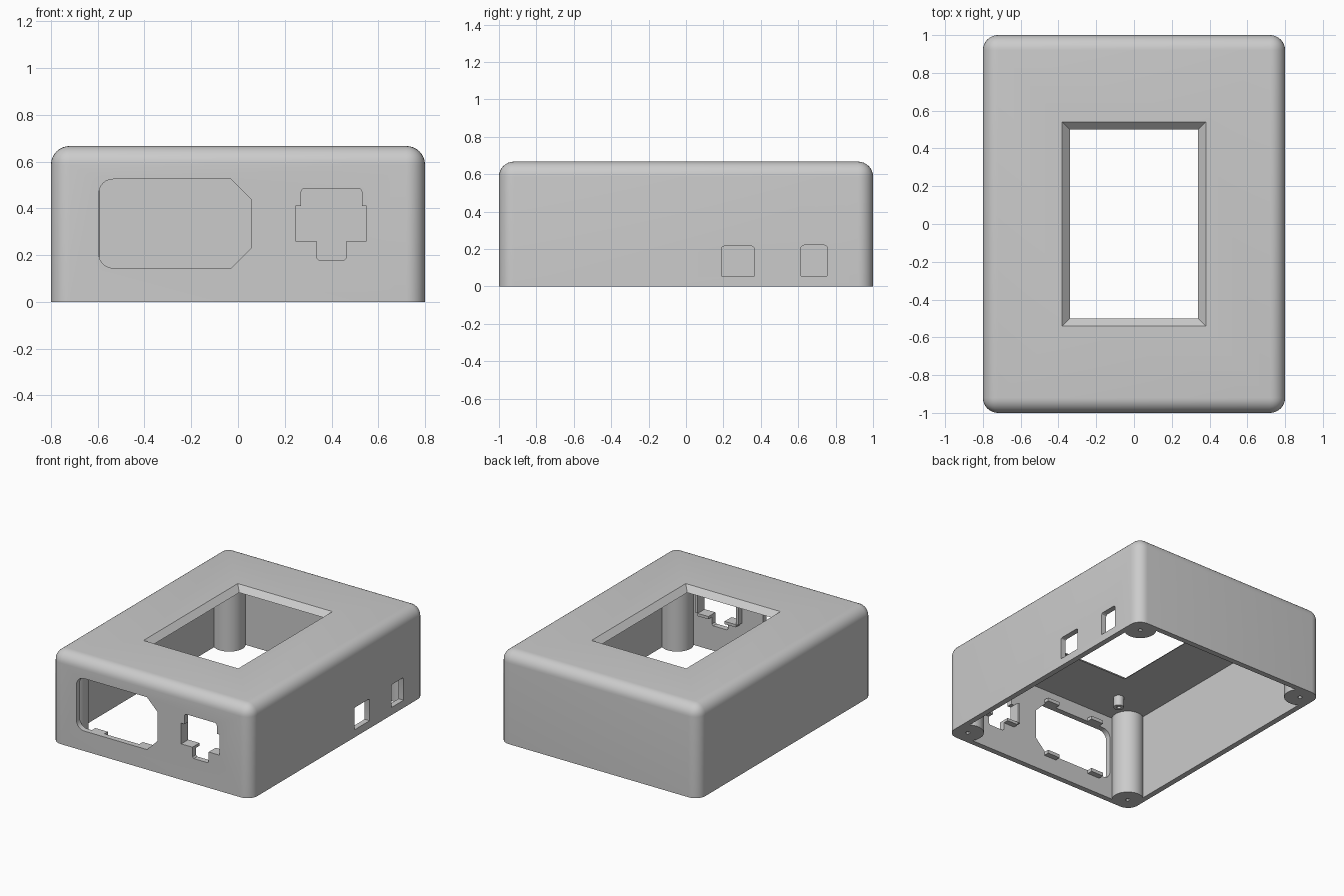
import bpy, bmesh, math

if "Cube" in bpy.data.objects:
    bpy.data.objects.remove(bpy.data.objects["Cube"])

W, D, H, R, T = 0.8, 1.0, 0.667, 0.08, 0.04   # half width, half depth, height, rounding, wall
CEIL = H - T
PX, PY, PR = 0.70, 0.90, 0.107                # screw post centre and radius

grey = bpy.data.materials.new("light grey plastic")
grey.diffuse_color = (0.6, 0.6, 0.6, 1)
grey.use_nodes = True
grey.node_tree.nodes["Principled BSDF"].inputs["Base Color"].default_value = grey.diffuse_color


def finish(name, bm):
    bmesh.ops.recalc_face_normals(bm, faces=bm.faces)
    me = bpy.data.meshes.new(name)
    bm.to_mesh(me)
    bm.free()
    ob = bpy.data.objects.new(name, me)
    bpy.context.collection.objects.link(ob)
    me.materials.append(grey)
    return ob


def prism(name, pts, axis, lo, hi):
    """Extrude a 2D outline along an axis."""
    place = {'x': lambda a, b, t: (t, a, b),
             'y': lambda a, b, t: (a, t, b),
             'z': lambda a, b, t: (a, b, t)}[axis]
    bm = bmesh.new()
    ends = [[bm.verts.new(place(a, b, t)) for a, b in pts] for t in (lo, hi)]
    n = len(pts)
    bm.faces.new(ends[0])
    bm.faces.new(ends[1])
    for i in range(n):
        j = (i + 1) % n
        bm.faces.new((ends[0][i], ends[0][j], ends[1][j], ends[1][i]))
    return finish(name, bm)


def rect(a0, a1, b0, b1):
    return [(a0, b0), (a1, b0), (a1, b1), (a0, b1)]


def arc(cx, cy, r, d0, d1, n=6):
    return [(cx + r * math.cos(math.radians(d0 + (d1 - d0) * i / n)),
             cy + r * math.sin(math.radians(d0 + (d1 - d0) * i / n))) for i in range(n + 1)]


def cylinder(name, x, y, r, z0, z1, n=24):
    return prism(name, arc(x, y, r, 0, 360, n)[:-1], 'z', z0, z1)


def cut(target, cutter):
    mod = target.modifiers.new("cut", 'BOOLEAN')
    mod.operation, mod.solver, mod.object = 'DIFFERENCE', 'EXACT', cutter
    bpy.context.view_layer.objects.active = target
    bpy.ops.object.modifier_apply(modifier=mod.name)
    bpy.data.objects.remove(cutter)


def smooth(ob):
    bpy.ops.object.select_all(action='DESELECT')
    ob.select_set(True)
    bpy.context.view_layer.objects.active = ob
    bpy.ops.object.shade_smooth_by_angle(angle=math.radians(30))


# Case: box rounded on all edges except the open bottom
bm = bmesh.new()
bmesh.ops.create_cube(bm, size=1)
for v in bm.verts:
    v.co = (v.co.x * 2 * W, v.co.y * 2 * D, (v.co.z + 0.5) * H)
edges = [e for e in bm.edges if max(v.co.z for v in e.verts) > 0.1]
bmesh.ops.bevel(bm, geom=edges, offset=R, segments=8, profile=0.5, affect='EDGES')
case = finish("case", bm)

# Cavity outline goes around a round screw post in every corner
a = math.degrees(math.acos((W - T - PX) / PR))
quarter = arc(PX, PY, PR, -a, -270 + a, 20)
outline = (quarter + [(-x, y) for x, y in reversed(quarter)]
           + [(-x, -y) for x, y in quarter] + [(x, -y) for x, y in reversed(quarter)])
cut(case, prism("cavity", outline, 'z', -0.1, CEIL))

# Screen window with sloping sides
bm = bmesh.new()
bmesh.ops.create_cube(bm, size=2)
for v in bm.verts:
    z = H + 0.01 if v.co.z > 0 else CEIL - 0.01
    grow = z - H
    v.co = (v.co.x * (0.38 + grow), v.co.y * (0.54 + grow), z)
cut(case, finish("screen_window", bm))

# Power inlet: two rounded corners, two chamfered
inlet = (arc(-0.535, 0.205, 0.06, 180, 270) + [(-0.03, 0.145), (0.055, 0.23),
         (0.055, 0.44), (-0.03, 0.525)] + arc(-0.535, 0.465, 0.06, 90, 180))
cut(case, prism("inlet_hole", inlet, 'y', -1.1, -0.93))

# Network socket: stepped hole
socket = ([(0.335, 0.18 + 0.01), (0.345, 0.18), (0.455, 0.18), (0.465, 0.19), (0.465, 0.26),
           (0.55, 0.26), (0.55, 0.41), (0.53, 0.41)]
          + arc(0.515, 0.47, 0.015, 0, 90, 3) + arc(0.285, 0.47, 0.015, 90, 180, 3)
          + [(0.27, 0.41), (0.245, 0.41), (0.245, 0.26), (0.335, 0.26)])
cut(case, prism("socket_hole", socket, 'y', -1.1, -0.93))

# Two small ports in the right wall
for y0, y1, z1 in ((0.19, 0.365, 0.215), (0.615, 0.755, 0.22)):
    port = ([(y0, 0.055), (y1, 0.055)] + arc(y1 - 0.015, z1 - 0.015, 0.015, 0, 90, 3)
            + arc(y0 + 0.015, z1 - 0.015, 0.015, 90, 180, 3))
    cut(case, prism("port_hole", port, 'x', 0.72, 0.9))

# Screw holes in the posts and hollow screen pegs under the lid
for sx in (-1, 1):
    for sy in (-1, 1):
        cut(case, cylinder("screw_hole", sx * PX, sy * PY, 0.015, -0.1, 0.3, 12))
        peg = cylinder("screen_peg", sx * 0.47, sy * 0.72, 0.035, CEIL - 0.075, CEIL + 0.005)
        cut(peg, cylinder("peg_hole", sx * 0.47, sy * 0.72, 0.015, CEIL - 0.2, CEIL - 0.01, 12))
        smooth(peg)
smooth(case)

# Clip tabs behind the power inlet, above and below
for x in (-0.45, -0.07):
    for z in (0.12, 0.525):
        prism("inlet_tab", rect(x - 0.05, x + 0.05, z, z + 0.025), 'y', -D + T - 0.005, -D + 2 * T)

# Guide ribs around the network socket
for name, box in (("socket_side_rib", (0.225, 0.245, 0.26, 0.41)),
                  ("socket_side_rib", (0.55, 0.57, 0.26, 0.41)),
                  ("socket_ledge", (0.245, 0.335, 0.24, 0.26)),
                  ("socket_ledge", (0.465, 0.55, 0.24, 0.26))):
    prism(name, rect(*box), 'y', -D + T - 0.005, -D + 2 * T)
